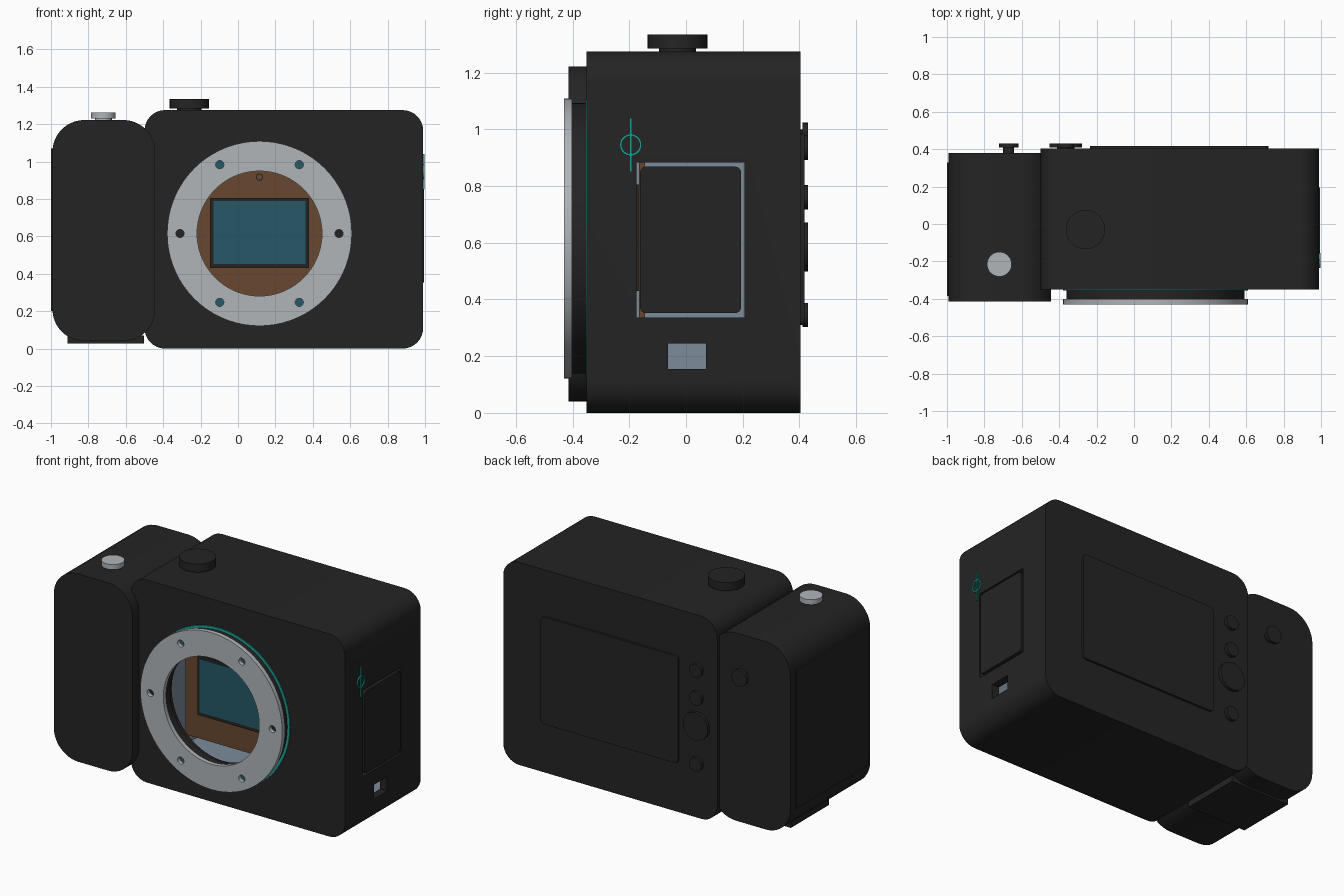
import bpy, bmesh, math
from mathutils import Vector

cube = bpy.data.objects.get("Cube")
if cube:
    bpy.data.objects.remove(cube, do_unlink=True)


def material(name, rgb):
    lin = [(c / 255 / 12.92) if c < 11 else ((c / 255 + 0.055) / 1.055) ** 2.4 for c in rgb]
    m = bpy.data.materials.new(name)
    m.use_nodes = True
    m.diffuse_color = (*lin, 1)
    m.node_tree.nodes["Principled BSDF"].inputs["Base Color"].default_value = (*lin, 1)
    return m


BLACK = material("black_casing", (36, 36, 36))
SILVER = material("silver_metal", (176, 181, 185))
SLATE = material("slate_interior", (124, 140, 155))
BROWN = material("brown_board", (104, 72, 48))
BLUE = material("sensor_blue", (38, 88, 103))
TEAL = material("teal_marking", (28, 160, 148))


def place(axis, u, v, w):
    """Map a flat outline (u, v) and a depth w to model space."""
    return {"x": (w, u, v), "y": (u, w, v), "z": (u, v, w)}[axis]


def finish(name, bm, mat):
    bmesh.ops.recalc_face_normals(bm, faces=bm.faces)
    me = bpy.data.meshes.new(name)
    bm.to_mesh(me)
    bm.free()
    me.materials.append(mat)
    ob = bpy.data.objects.new(name, me)
    bpy.context.collection.objects.link(ob)
    smooth(ob)
    return ob


def smooth(ob):
    bpy.ops.object.select_all(action="DESELECT")
    ob.select_set(True)
    bpy.context.view_layer.objects.active = ob
    bpy.ops.object.shade_smooth_by_angle(angle=math.radians(30))


def prism(name, mat, axis, outline, w0, w1):
    bm = bmesh.new()
    rings = [[bm.verts.new(place(axis, u, v, w)) for u, v in outline] for w in (w0, w1)]
    for ring in rings:
        bm.faces.new(ring)
    n = len(outline)
    for i in range(n):
        j = (i + 1) % n
        bm.faces.new((rings[0][i], rings[0][j], rings[1][j], rings[1][i]))
    return finish(name, bm, mat)


def slab(name, mat, axis, u, v, w, r=0.0, steps=8):
    """Rounded rectangle extruded along an axis."""
    if r == 0:
        outline = [(u[0], v[0]), (u[1], v[0]), (u[1], v[1]), (u[0], v[1])]
    else:
        outline = []
        corners = [(u[1] - r, v[1] - r), (u[0] + r, v[1] - r), (u[0] + r, v[0] + r), (u[1] - r, v[0] + r)]
        for k, (cu, cv) in enumerate(corners):
            for i in range(steps + 1):
                a = math.pi / 2 * (k + i / steps)
                outline.append((cu + r * math.cos(a), cv + r * math.sin(a)))
    return prism(name, mat, axis, outline, *w)


def disc(name, mat, axis, c, r, w, n=40):
    turn = [2 * math.pi * i / n for i in range(n)]
    return prism(name, mat, axis, [(c[0] + r * math.cos(a), c[1] + r * math.sin(a)) for a in turn], *w)


def tube(name, mat, axis, c, r_out, r_in, w, n=72):
    bm = bmesh.new()
    profile = [(r_in, w[0]), (r_out, w[0]), (r_out, w[1]), (r_in, w[1])]
    loops = []
    for i in range(n):
        a = 2 * math.pi * i / n
        loops.append([bm.verts.new(place(axis, c[0] + r * math.cos(a), c[1] + r * math.sin(a), d))
                      for r, d in profile])
    for i in range(n):
        p, q = loops[i], loops[(i + 1) % n]
        for k in range(4):
            m = (k + 1) % 4
            bm.faces.new((p[k], p[m], q[m], q[k]))
    return finish(name, bm, mat)


def cut(ob, cutter):
    mod = ob.modifiers.new("cut", "BOOLEAN")
    mod.operation = "DIFFERENCE"
    mod.solver = "EXACT"
    mod.object = cutter
    bpy.context.view_layer.objects.active = ob
    bpy.ops.object.modifier_apply(modifier=mod.name)
    bpy.data.objects.remove(cutter, do_unlink=True)


# Hollow body with openings for the mount, side door and port
MOUNT = (0.115, 0.615)
CAVITY = ((-0.43, 0.94), (-0.31, 0.34), (0.06, 1.21))
body = slab("body", BLACK, "y", (-0.5, 0.99), (0, 1.275), (-0.35, 0.403), 0.11)
cut(body, slab("cavity_cutter", BLACK, "y", CAVITY[0], CAVITY[2], CAVITY[1]))
cut(body, disc("mount_cutter", BLACK, "y", MOUNT, 0.36, (-0.4, -0.25), 72))
cut(body, slab("door_cutter", BLACK, "x", (-0.175, 0.207), (0.337, 0.882), (0.9, 1.1)))
cut(body, slab("port_cutter", BLACK, "x", (-0.063, 0.07), (0.155, 0.245), (0.9, 1.1)))
body.data.materials.append(SLATE)
for f in body.data.polygons:
    if all(lo - 0.001 < x < hi + 0.001 for x, (lo, hi) in zip(f.center, CAVITY)):
        f.material_index = 1
smooth(body)

# Side door and focal plane mark
slab("side_door", BLACK, "x", (-0.162, 0.194), (0.352, 0.868), (0.95, 0.994), 0.02, 4)
tube("plane_mark_circle", TEAL, "x", (-0.195, 0.945), 0.039, 0.031, (0.985, 0.997), 32)
slab("plane_mark_line", TEAL, "x", (-0.199, -0.191), (0.85, 1.04), (0.985, 0.996))

# Lens mount
tube("mount_tube", BLACK, "y", MOUNT, 0.477, 0.345, (-0.402, -0.345))
tube("mount_accent_ring", TEAL, "y", MOUNT, 0.494, 0.47, (-0.355, -0.348))
ring = tube("mount_ring", SILVER, "y", MOUNT, 0.494, 0.334, (-0.43, -0.402))
for k in range(6):
    a = math.pi / 3 * k
    spot = (MOUNT[0] + 0.425 * math.cos(a), MOUNT[1] + 0.425 * math.sin(a))
    cut(ring, disc("screw_cutter", SILVER, "y", spot, 0.022, (-0.5, -0.3), 20))
    disc("screw_hole_floor", BLUE if k % 3 else BLACK, "y", spot, 0.022, (-0.405, -0.4), 20)
smooth(ring)

# Sensor assembly
slab("sensor_board", BROWN, "y", (-0.25, 0.48), (0.27, 0.96), (-0.165, -0.145))
tube("board_hole", BLACK, "y", (0.115, 0.917), 0.02, 0.014, (-0.168, -0.16), 20)
slab("sensor_frame", BLACK, "y", (-0.15, 0.38), (0.43, 0.805), (-0.19, -0.16))
slab("sensor", BLUE, "y", (-0.13, 0.36), (0.452, 0.788), (-0.195, -0.18))

# Hand grip
slab("grip", BLACK, "y", (-0.992, -0.443), (0.04, 1.222), (-0.415, 0.38), 0.17, 10)
slab("grip_side_pad", BLACK, "x", (-0.385, 0.33), (0.2, 1.07), (-1.0, -0.97))
slab("battery_door", BLACK, "z", (-0.912, -0.503), (-0.12, 0.26), (0.028, 0.07))

# Top controls
disc("shutter_stem", SILVER, "z", (-0.72, -0.215), 0.045, (1.2, 1.235))
disc("shutter_button", SILVER, "z", (-0.72, -0.215), 0.066, (1.23, 1.262))
disc("dial_stem", BLACK, "z", (-0.26, -0.03), 0.065, (1.26, 1.29))
disc("top_dial", BLACK, "z", (-0.26, -0.03), 0.105, (1.284, 1.335), 48)

# Back screen and buttons
slab("back_screen", BLACK, "y", (-0.235, 0.72), (0.31, 0.985), (0.39, 0.417), 0.025, 4)
for name, x, z, r, back in (("menu_button", -0.365, 0.345, 0.043, 0.4),
                            ("control_dial", -0.365, 0.585, 0.087, 0.4),
                            ("play_button", -0.365, 0.76, 0.043, 0.4),
                            ("info_button", -0.365, 0.935, 0.043, 0.4),
                            ("thumb_button", -0.67, 0.97, 0.053, 0.375)):
    disc(name + "_stem", BLACK, "y", (x, z), r * 0.55, (back - 0.02, 0.415))
    disc(name, BLACK, "y", (x, z), r, (0.41, 0.43))
